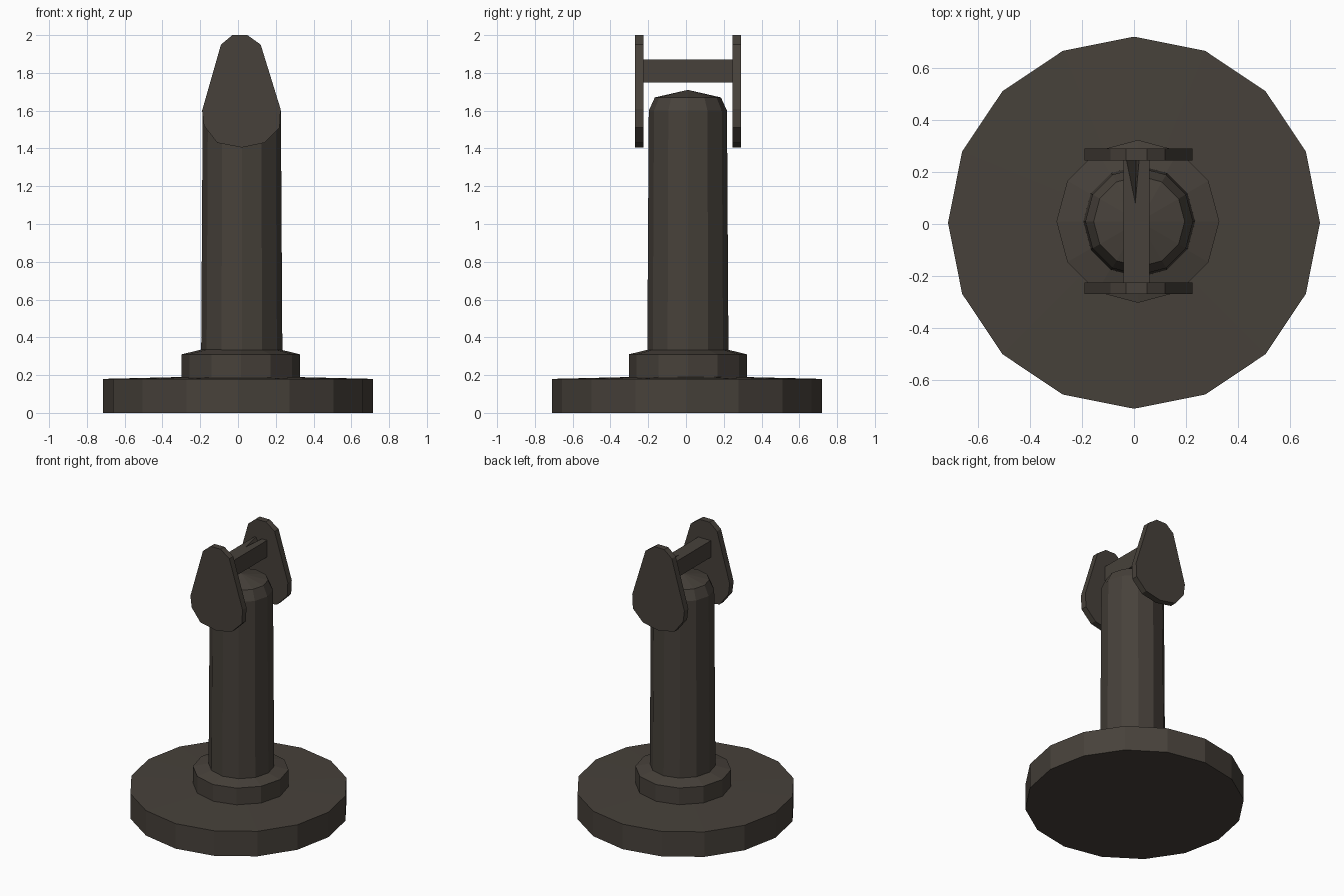
import bpy, bmesh
from math import cos, sin, tau

cube = bpy.data.objects.get("Cube")
if cube:
    bpy.data.objects.remove(cube, do_unlink=True)

COLOUR = (0.063, 0.053, 0.043, 1)
metal = bpy.data.materials.new("dark_bronze")
metal.use_nodes = True
metal.diffuse_color = COLOUR
shader = next(n for n in metal.node_tree.nodes if n.type == 'BSDF_PRINCIPLED')
shader.inputs["Base Color"].default_value = COLOUR


def finish(name, bm):
    bmesh.ops.recalc_face_normals(bm, faces=bm.faces)
    mesh = bpy.data.meshes.new(name)
    bm.to_mesh(mesh)
    bm.free()
    mesh.materials.append(metal)
    obj = bpy.data.objects.new(name, mesh)
    bpy.context.collection.objects.link(obj)
    return obj


def turned(name, sides, centre, profile, tip=None):
    """Faceted solid of revolution from (radius, z) pairs, with optional apex."""
    bm = bmesh.new()
    cx, cy = centre
    rings = [[bm.verts.new((cx + r * cos(tau * i / sides), cy + r * sin(tau * i / sides), z))
              for i in range(sides)] for r, z in profile]
    for low, high in zip(rings, rings[1:]):
        for i in range(sides):
            j = (i + 1) % sides
            bm.faces.new((low[i], low[j], high[j], high[i]))
    bm.faces.new(rings[0][::-1])
    if tip is None:
        bm.faces.new(rings[-1])
    else:
        apex = bm.verts.new((cx, cy, tip))
        for i in range(sides):
            bm.faces.new((rings[-1][i], rings[-1][(i + 1) % sides], apex))
    return finish(name, bm)


def plate(name, outline, y0, y1):
    """Upright slab extruded along y from an (x, z) outline."""
    bm = bmesh.new()
    face = bm.faces.new([bm.verts.new((x, y0, z)) for x, z in outline])
    new = bmesh.ops.extrude_face_region(bm, geom=[face])["geom"]
    moved = [v for v in new if isinstance(v, bmesh.types.BMVert)]
    bmesh.ops.translate(bm, verts=moved, vec=(0, y1 - y0, 0))
    return finish(name, bm)


# Stand and post
turned("base_disc", 16, (0, 0.005), [(0.715, 0), (0.715, 0.18), (0.3, 0.19)])
turned("collar", 12, (0.015, 0.01), [(0.313, 0.17), (0.313, 0.31), (0.21, 0.335)])
turned("post", 12, (0.02, 0.01), [(0.215, 0.3), (0.207, 1.6), (0.175, 1.67)], 1.71)

# Paired side plates
OUTLINE = [(-0.09, 1.95), (-0.03, 2.0), (0.05, 2.0), (0.12, 1.95), (0.225, 1.61),
           (0.22, 1.51), (0.14, 1.43), (0.02, 1.405), (-0.11, 1.43),
           (-0.18, 1.52), (-0.19, 1.6)]
plate("front_plate", OUTLINE, -0.27, -0.225)
plate("back_plate", OUTLINE, 0.245, 0.29)

# Crossbar with a shallow wedge notch in its top at the back
bm = bmesh.new()
L, R, F, B, LOW, TOP = -0.04, 0.06, -0.23, 0.25, 1.75, 1.87
fl, fr, br, bl = [bm.verts.new((x, y, TOP)) for x, y in ((L, F), (R, F), (R, B), (L, B))]
dfl, dfr, dbr, dbl = [bm.verts.new((x, y, LOW)) for x, y in ((L, F), (R, F), (R, B), (L, B))]
na, nb = bm.verts.new((-0.03, B, TOP)), bm.verts.new((0.02, B, TOP))
deep, point = bm.verts.new((0.008, B, 1.81)), bm.verts.new((0.005, 0.08, TOP))
for loop in ((fl, fr, br, nb, point, na, bl), (na, point, deep), (point, nb, deep),
             (fl, dfl, dfr, fr), (fr, dfr, dbr, br), (bl, dbl, dfl, fl),
             (dfl, dbl, dbr, dfr), (br, dbr, dbl, bl, na, deep, nb)):
    bm.faces.new(loop)
finish("crossbar", bm)
